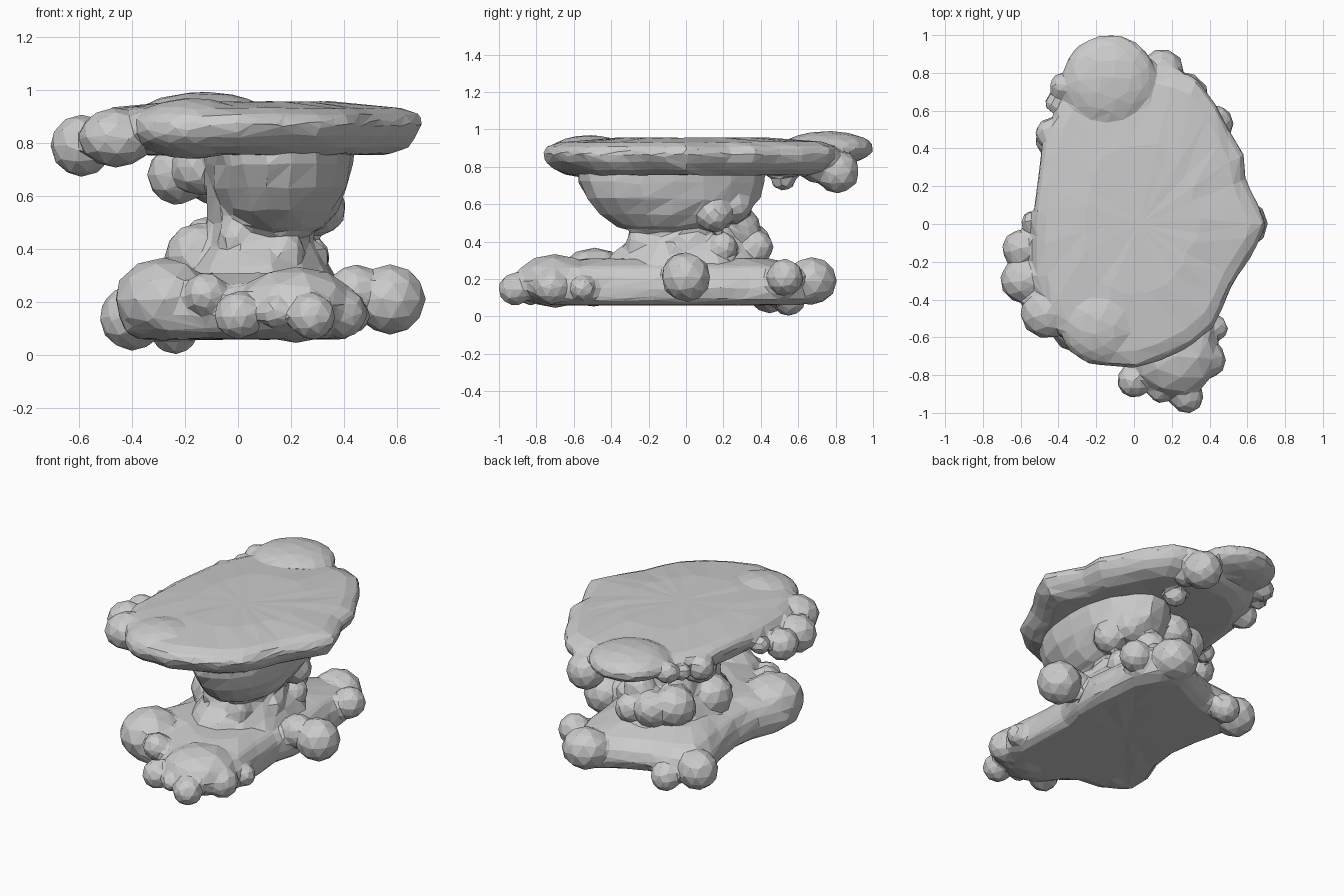
import bpy, bmesh, math, random
from mathutils import Matrix

random.seed(4)


def loft(bm, outline, rings, pivot, jitter=0.008):
    """Stack scaled copies of an outline; rings are (scale, z)."""
    cx, cy = pivot
    loops = []
    for s, z in rings:
        loops.append([bm.verts.new((
            cx + (x - cx) * s + random.uniform(-jitter, jitter),
            cy + (y - cy) * s + random.uniform(-jitter, jitter),
            z + random.uniform(-jitter, jitter) * 0.4)) for x, y in outline])
    n = len(outline)
    faces = []
    for a, b in zip(loops, loops[1:]):
        for i in range(n):
            faces.append(bm.faces.new((a[i], a[(i + 1) % n], b[(i + 1) % n], b[i])))
    for loop, z in ((loops[0], rings[0][1]), (loops[-1], rings[-1][1])):
        mid = bm.verts.new((cx, cy, z))
        for i in range(n):
            faces.append(bm.faces.new((loop[i], loop[(i + 1) % n], mid)))
    bmesh.ops.recalc_face_normals(bm, faces=faces)


def blobs(bm, items, detail=2):
    """Faceted boulders: (x, y, z, rx[, ry, rz])."""
    for it in items:
        r = it[3:] if len(it) == 6 else (it[3],) * 3
        vs = bmesh.ops.create_icosphere(bm, subdivisions=detail, radius=1)["verts"]
        bmesh.ops.rotate(bm, verts=vs,
                         matrix=Matrix.Rotation(random.uniform(0, 6.28), 3, 'Z'))
        bmesh.ops.scale(bm, vec=r, verts=vs)
        bmesh.ops.translate(bm, vec=it[:3], verts=vs)


def rock(name, bm, tris):
    """Fuse the overlapping pieces, soften creases, then facet coarsely."""
    me = bpy.data.meshes.new(name)
    bm.to_mesh(me)
    bm.free()
    ob = bpy.data.objects.new(name, me)
    bpy.context.collection.objects.link(ob)
    fuse = ob.modifiers.new("fuse", 'REMESH')
    fuse.mode = 'VOXEL'
    fuse.voxel_size = 0.016
    soft = ob.modifiers.new("soften", 'SMOOTH')
    soft.factor = 0.5
    soft.iterations = 3
    dense = ob.evaluated_get(bpy.context.evaluated_depsgraph_get()).to_mesh()
    count = 2 * len(dense.polygons)
    facet = ob.modifiers.new("facet", 'DECIMATE')
    facet.ratio = min(1.0, tris / max(count, 1))


def ellipse(cx, cy, rx, ry, n=18):
    return [(cx + rx * math.cos(2 * math.pi * i / n),
             cy + ry * math.sin(2 * math.pi * i / n)) for i in range(n)]


# Table-like top slab with rim boulders
top_outline = [(0.05, 0.83), (0.22, 0.83), (0.34, 0.78), (0.44, 0.64), (0.51, 0.49),
               (0.58, 0.37), (0.59, 0.23), (0.66, 0.1), (0.70, 0.0), (0.66, -0.1),
               (0.6, -0.2), (0.53, -0.31), (0.48, -0.42), (0.42, -0.54), (0.3, -0.65),
               (0.14, -0.72), (0, -0.77), (-0.14, -0.76), (-0.28, -0.69),
               (-0.39, -0.6), (-0.48, -0.46), (-0.53, -0.3), (-0.54, -0.12),
               (-0.53, 0.06), (-0.51, 0.22), (-0.49, 0.4), (-0.43, 0.57),
               (-0.36, 0.7), (-0.2, 0.8)]
bm = bmesh.new()
loft(bm, top_outline,
     [(0.5, 0.755), (0.82, 0.757), (0.91, 0.785), (0.97, 0.825), (1.0, 0.87),
      (0.97, 0.907), (0.88, 0.932), (0.5, 0.955)], (0.03, 0.0))
blobs(bm, [(-0.13, 0.76, 0.9, 0.25, 0.245, 0.092),
           (-0.17, -0.52, 0.855, 0.23, 0.23, 0.115)], 3)
blobs(bm, [(-0.46, -0.47, 0.82, 0.145, 0.14, 0.115), (-0.59, -0.30, 0.79, 0.12),
           (-0.60, -0.13, 0.785, 0.1), (-0.54, 0.01, 0.82, 0.06),
           (-0.44, 0.48, 0.83, 0.085), (-0.42, 0.64, 0.85, 0.055),
           (-0.38, 0.73, 0.87, 0.07), (0.15, 0.81, 0.775, 0.12),
           (0.17, 0.69, 0.785, 0.075), (0.12, 0.52, 0.74, 0.07)])
rock("top_slab", bm, 1300)

# Bowl, waisted neck and the boulders clinging to them
bm = bmesh.new()
loft(bm, ellipse(0.16, -0.07, 0.28, 0.51),
     [(0.33, 0.45), (0.58, 0.48), (0.77, 0.545), (0.91, 0.63), (0.99, 0.72),
      (1.0, 0.8)], (0.14, -0.07), 0.014)
loft(bm, ellipse(0.07, 0.0, 0.2, 0.28, 14),
     [(1.7, 0.24), (1.4, 0.34), (1.1, 0.41), (0.97, 0.5), (0.95, 0.6), (1.0, 0.78)],
     (0.07, 0.0), 0.02)
blobs(bm, [(-0.23, 0.2, 0.68, 0.115), (-0.14, 0.1, 0.71, 0.11),
           (-0.08, 0.25, 0.68, 0.12), (0.31, 0.15, 0.55, 0.1),
           (0.24, 0.26, 0.6, 0.1),
           (0.0, 0.35, 0.39, 0.11), (0.12, 0.30, 0.48, 0.1),
           (-0.1, 0.26, 0.4, 0.13), (0.14, 0.38, 0.37, 0.09),
           (0.27, -0.05, 0.36, 0.075), (0.27, 0.2, 0.37, 0.08),
           (-0.15, -0.05, 0.37, 0.13), (0.0, -0.23, 0.44, 0.08),
           (0.17, -0.24, 0.39, 0.085)])
rock("bowl_and_neck", bm, 1100)

# Lobed base slab with boulders round its edge
base_outline = [(0.2, -0.9), (0.36, -0.83), (0.45, -0.66), (0.43, -0.4), (0.42, -0.18),
                (0.46, 0.0), (0.46, 0.18), (0.44, 0.35), (0.43, 0.52), (0.34, 0.69),
                (0.2, 0.74), (0.03, 0.63), (-0.13, 0.57), (-0.29, 0.56), (-0.42, 0.48),
                (-0.43, 0.34), (-0.38, 0.15), (-0.36, -0.05), (-0.38, -0.23),
                (-0.45, -0.4), (-0.44, -0.56), (-0.3, -0.66), (-0.13, -0.68),
                (0.0, -0.78), (0.08, -0.87)]
bm = bmesh.new()
loft(bm, base_outline,
     [(0.5, 0.06), (0.86, 0.062), (0.96, 0.09), (1.0, 0.15), (0.97, 0.21),
      (0.87, 0.265), (0.6, 0.31)], (0.06, -0.02))
blobs(bm, [(-0.28, -0.49, 0.21, 0.19, 0.2, 0.16),
           (0.22, -0.70, 0.19, 0.23, 0.22, 0.145),
           (0.25, 0.67, 0.19, 0.15, 0.14, 0.13)])
blobs(bm, [(0.575, 0.0, 0.21, 0.135), (0.44, -0.02, 0.24, 0.105),
           (0.43, 0.53, 0.21, 0.1), (-0.40, 0.45, 0.14, 0.125),
           (-0.24, 0.55, 0.092, 0.092), (0.39, -0.72, 0.16, 0.1),
           (0.43, -0.55, 0.15, 0.07), (0.0, -0.83, 0.15, 0.092),
           (0.28, -0.915, 0.145, 0.09), (0.14, -0.89, 0.16, 0.06),
           (-0.12, -0.66, 0.23, 0.085)])
rock("base", bm, 1500)
